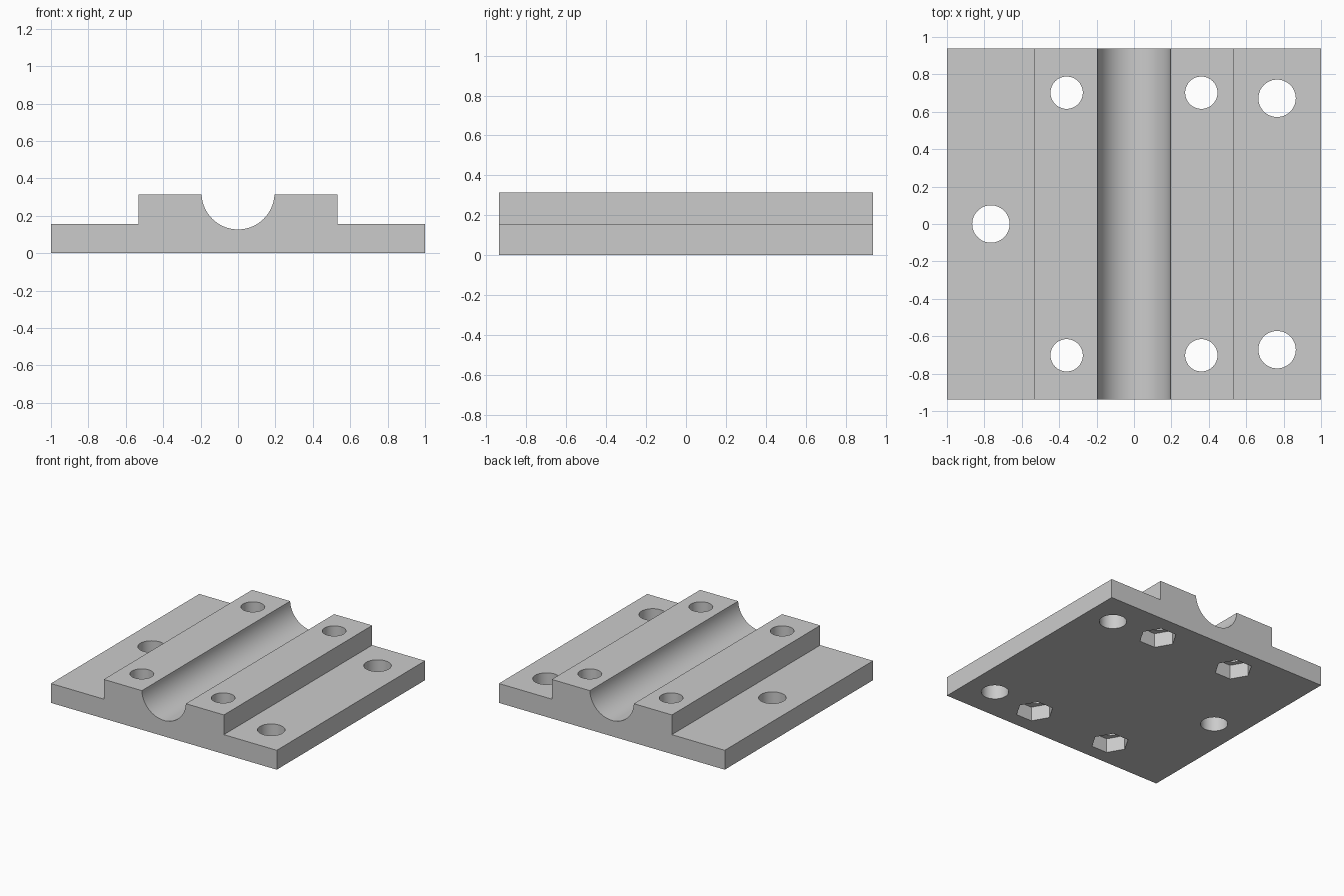
import bpy, bmesh, math
from mathutils import Matrix

cube = bpy.data.objects.get("Cube")
if cube:
    bpy.data.objects.remove(cube, do_unlink=True)

DEPTH = 0.938                       # half length along y
BASE_Z, TOP_Z, STEP_X = 0.155, 0.313, 0.532
GROOVE_R, GROOVE_Z = 0.195, 0.322

grey = bpy.data.materials.new("plain_grey")
grey.use_nodes = True
colour = (0.6, 0.6, 0.6, 1)
grey.diffuse_color = colour
grey.node_tree.nodes["Principled BSDF"].inputs["Base Color"].default_value = colour


def make_object(name, bm):
    bmesh.ops.recalc_face_normals(bm, faces=bm.faces)
    mesh = bpy.data.meshes.new(name)
    bm.to_mesh(mesh)
    bm.free()
    mesh.materials.append(grey)
    obj = bpy.data.objects.new(name, mesh)
    bpy.context.collection.objects.link(obj)
    return obj


def prism_cutter(name, prisms):
    """One cutter made of upright prisms: (x, y, radius, sides, z0, z1)."""
    bm = bmesh.new()
    for x, y, radius, sides, z0, z1 in prisms:
        turn = Matrix.Rotation(math.pi / 2 if sides == 6 else 0, 4, "Z")
        bmesh.ops.create_cone(
            bm, cap_ends=True, segments=sides, radius1=radius, radius2=radius,
            depth=z1 - z0, matrix=Matrix.Translation((x, y, (z0 + z1) / 2)) @ turn)
    return make_object(name, bm)


# Stepped plate with a half-round groove: profile extruded along y
half_angle = math.acos((GROOVE_Z - TOP_Z) / GROOVE_R)
arc = []
for i in range(49):
    a = half_angle * (1 - i / 24)
    arc.append((GROOVE_R * math.sin(a), GROOVE_Z - GROOVE_R * math.cos(a)))
side = [(1, 0), (1, BASE_Z), (STEP_X, BASE_Z), (STEP_X, TOP_Z)]
profile = side + arc + [(-x, z) for x, z in reversed(side)]

bm = bmesh.new()
face = bm.faces.new([bm.verts.new((x, -DEPTH, z)) for x, z in profile])
new = bmesh.ops.extrude_face_region(bm, geom=[face])["geom"]
bmesh.ops.translate(bm, vec=(0, 2 * DEPTH, 0),
                    verts=[v for v in new if isinstance(v, bmesh.types.BMVert)])
plate = make_object("bearing_plate", bm)

# Through holes, and hexagonal nut pockets under the raised blocks
bolts = [(sx * 0.36, sy * 0.702) for sx in (-1, 1) for sy in (-1, 1)]
mounts = [(-0.765, 0), (0.765, 0.672), (0.765, -0.672)]
holes = [(x, y, 0.0865, 48, -0.1, 0.5) for x, y in bolts]
holes += [(x, y, 0.1, 48, -0.1, 0.5) for x, y in mounts]
pockets = [(x, y, 0.14, 6, -0.1, 0.115) for x, y in bolts]

bpy.context.view_layer.objects.active = plate
for name, prisms in (("hole_cutter", holes), ("nut_pocket_cutter", pockets)):
    cutter = prism_cutter(name, prisms)
    cutter.hide_render = True
    mod = plate.modifiers.new(name, "BOOLEAN")
    mod.operation, mod.solver, mod.object = "DIFFERENCE", "EXACT", cutter
    bpy.ops.object.modifier_apply(modifier=mod.name)
    bpy.data.objects.remove(cutter, do_unlink=True)

# Smooth groove and hole walls, sharp edges elsewhere
bpy.ops.object.select_all(action="DESELECT")
plate.select_set(True)
bpy.ops.object.shade_smooth_by_angle(angle=math.radians(30))
